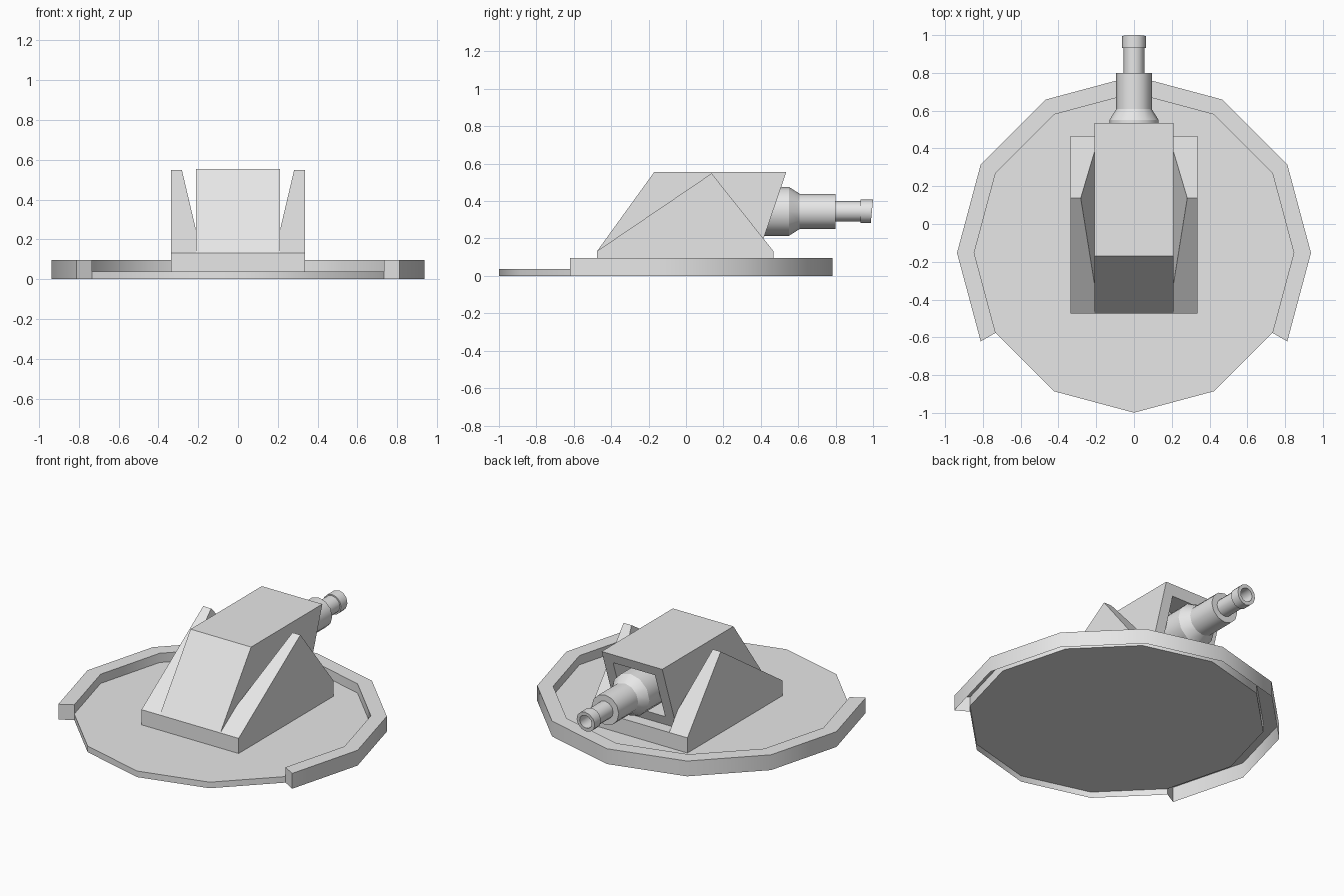
import bpy, bmesh
from math import sin, cos, radians
from mathutils import Vector

cube = bpy.data.objects.get("Cube")
if cube:
    bpy.data.objects.remove(cube)

grey = bpy.data.materials.new("light_grey")
grey.use_nodes = True
COLOUR = (0.8, 0.8, 0.8, 1)
grey.diffuse_color = COLOUR
grey.node_tree.nodes["Principled BSDF"].inputs["Base Color"].default_value = COLOUR


def finish(bm, name, smooth=False):
    bmesh.ops.recalc_face_normals(bm, faces=bm.faces[:])
    mesh = bpy.data.meshes.new(name)
    bm.to_mesh(mesh)
    bm.free()
    mesh.materials.append(grey)
    obj = bpy.data.objects.new(name, mesh)
    bpy.context.collection.objects.link(obj)
    if smooth:
        bpy.ops.object.select_all(action='DESELECT')
        obj.select_set(True)
        bpy.context.view_layer.objects.active = obj
        bpy.ops.object.shade_smooth_by_angle(angle=radians(31))
    return obj


def bridge(bm, rings, closed):
    """Skin neighbouring rings of vertices with quads."""
    for a, b in zip(rings, rings[1:]):
        n = len(a)
        for i in range(n if closed else n - 1):
            j = (i + 1) % n
            bm.faces.new((a[i], a[j], b[j], b[i]))


CENTRE_Y, FLOOR_Z, RIM_Z = -0.153, 0.038, 0.096
INNER, OUTER = 0.846, 0.937


def disc_vert(bm, radius, angle, z):
    a = radians(angle)
    return bm.verts.new((radius * cos(a), CENTRE_Y + radius * sin(a), z))


# Twelve-sided floor, open underneath, with an edge wall at the front only
bm = bmesh.new()
top = [disc_vert(bm, INNER, a, FLOOR_Z) for a in range(210, 570, 30)]
bm.faces.new(top)
front = top[:5]
low = [disc_vert(bm, INNER, a, 0) for a in range(210, 331, 30)]
bridge(bm, [front, low], False)
finish(bm, "floor_disc", True)

# Raised rim around the back, open underneath and at the front
bm = bmesh.new()
sections = [[disc_vert(bm, r, a, z) for r, z in
             ((INNER, FLOOR_Z), (INNER, RIM_Z), (OUTER, RIM_Z), (OUTER, 0))]
            for a in range(-30, 211, 30)]
bridge(bm, sections, False)
for end, angle in ((sections[0], -30), (sections[-1], 210)):
    bm.faces.new(end + [disc_vert(bm, INNER, angle, 0)])
finish(bm, "rim", True)

# Rectangular plinth
PLINTH_X, FRONT, BACK, PLINTH_Z = 0.337, -0.475, 0.467, 0.133
bm = bmesh.new()
bmesh.ops.create_cube(bm, size=1)
for v in bm.verts:
    v.co = (2 * PLINTH_X * v.co.x, BACK if v.co.y > 0 else FRONT,
            PLINTH_Z if v.co.z > 0 else FLOOR_Z)
finish(bm, "plinth")

# Housing with a sloping front and a framed opening in the leaning back
HALF = 0.21
profile = ((FRONT, PLINTH_Z), (-0.17, 0.555), (0.536, 0.555), (0.392, PLINTH_Z))
bm = bmesh.new()
sides = [[bm.verts.new((x, y, z)) for y, z in profile] for x in (-HALF, HALF)]
bridge(bm, sides, True)
for side in sides:
    bm.faces.new(side)
bmesh.ops.recalc_face_normals(bm, faces=bm.faces[:])
back = max(bm.faces, key=lambda f: f.calc_center_median().y)
bmesh.ops.inset_individual(bm, faces=[back], thickness=0.065, use_even_offset=True)
pocket = bmesh.ops.extrude_discrete_faces(bm, faces=[back])["faces"][0]
bmesh.ops.translate(bm, verts=pocket.verts[:], vec=Vector((0, -0.15, 0)))
finish(bm, "housing")

# Triangular side brackets leaning into the housing
APEX_Y, APEX_Z, FOLD_Z = 0.137, 0.548, 0.243
t = (FOLD_Z - PLINTH_Z) / (APEX_Z - PLINTH_Z)
fold = [FRONT + t * (APEX_Y - FRONT), BACK + t * (APEX_Y - BACK)]
for name, s in (("left_bracket", 1), ("right_bracket", -1)):
    bm = bmesh.new()
    points = [(x, APEX_Y, APEX_Z) for x in (0.282, PLINTH_X)]
    points += [(x, y, PLINTH_Z) for x in (HALF, PLINTH_X) for y in (FRONT, BACK)]
    points += [(HALF, y, FOLD_Z) for y in fold]
    for x, y, z in points:
        bm.verts.new((s * x, y, z))
    bmesh.ops.convex_hull(bm, input=bm.verts[:])
    bmesh.ops.dissolve_limit(bm, angle_limit=0.01, verts=bm.verts[:], edges=bm.edges[:])
    finish(bm, name)

# Stepped barrel with a hollow muzzle, as (radius, y) steps
AXIS_Z = 0.345
steps = ((0.131, 0.3), (0.131, 0.55), (0.094, 0.608), (0.094, 0.8), (0.055, 0.8),
         (0.055, 0.932), (0.063, 0.932), (0.063, 0.994), (0.042, 0.994), (0.042, 0.9))
bm = bmesh.new()
rings = []
for r, y in steps:
    lean = 0.1 if y > 0.95 else 0
    rings.append([bm.verts.new((r * sin(radians(a)), y + lean * r * cos(radians(a)),
                                AXIS_Z + r * cos(radians(a))))
                  for a in range(0, 360, 30)])
bridge(bm, rings, True)
for ring in (rings[0], rings[-1]):
    bm.faces.new(ring)
finish(bm, "barrel", True)
